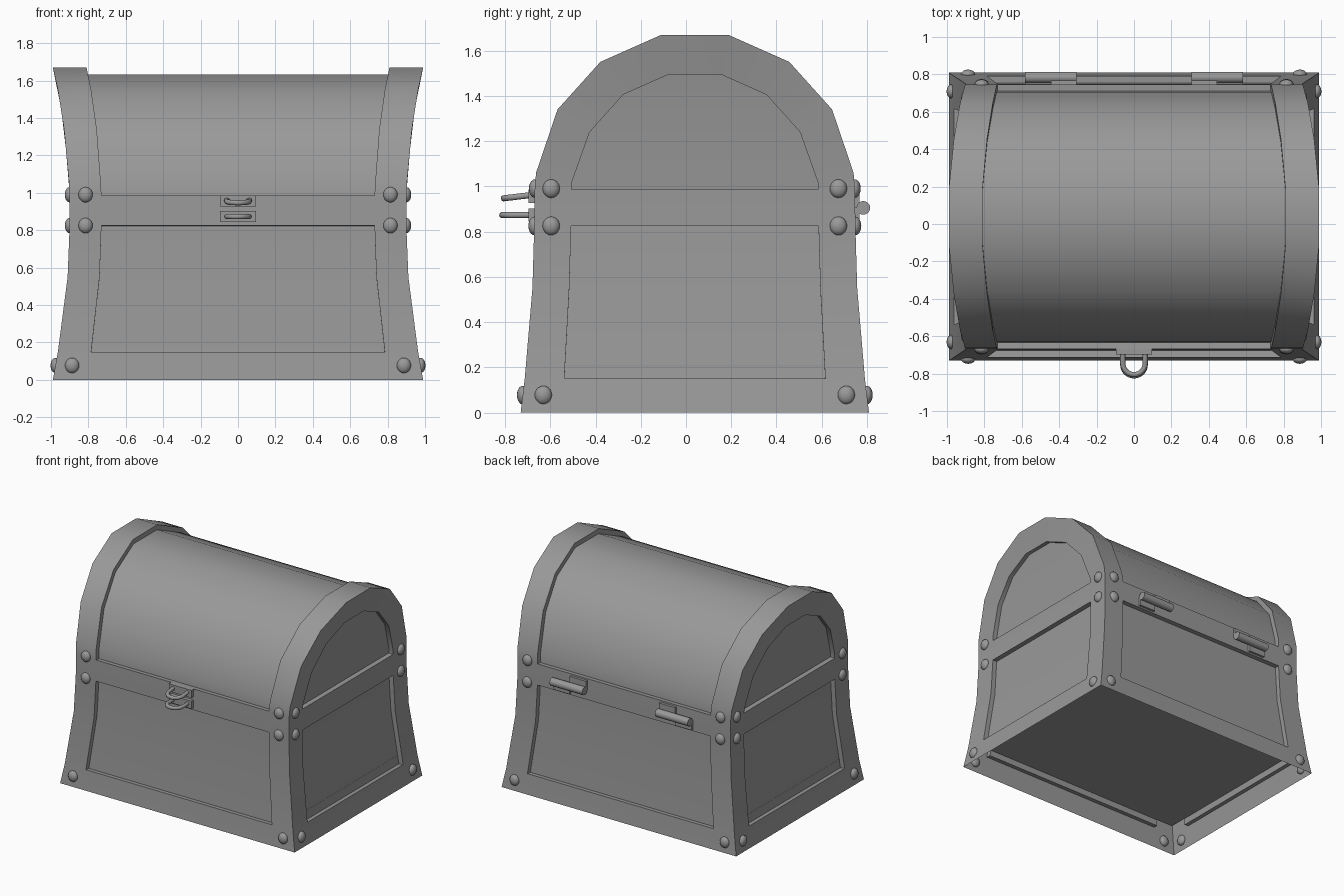
import bpy, bmesh, math
from mathutils import Vector

if "Cube" in bpy.data.objects:
    bpy.data.objects.remove(bpy.data.objects["Cube"])

YC = 0.039            # depth centre of the chest box
RECESS = 0.036        # how far the panels sit behind the frame
# z, half depth, half width, front window half width, end window half depth, end window z
LEVELS = [
    (0.00, 0.770, 0.990, 0.800, 0.590, 0.00),
    (0.15, 0.752, 0.963, 0.785, 0.577, 0.15),
    (0.55, 0.718, 0.911, 0.740, 0.555, 0.55),
    (0.825, 0.710, 0.900, 0.730, 0.547, 0.825),
    (0.985, 0.708, 0.900, 0.730, 0.545, 0.985),
    (1.06, 0.702, 0.904, 0.734, 0.545, 1.015),
    (1.34, 0.607, 0.930, 0.755, 0.465, 1.24),
    (1.55, 0.418, 0.963, 0.785, 0.317, 1.405),
    (1.67, 0.148, 0.990, 0.810, 0.115, 1.495),
]
GREY = bpy.data.materials.new('dark_grey')
GREY.diffuse_color = (0.32, 0.32, 0.32, 1)
GREY.use_nodes = True
GREY.node_tree.nodes["Principled BSDF"].inputs["Base Color"].default_value = GREY.diffuse_color


def half_size(z):
    """Outer half depth and half width of the chest at height z."""
    for a, b in zip(LEVELS, LEVELS[1:]):
        if z <= b[0]:
            t = (z - a[0]) / (b[0] - a[0])
            return a[1] + (b[1] - a[1]) * t, a[2] + (b[2] - a[2]) * t
    return LEVELS[-1][1:3]


def make(name, bm, smooth=False):
    me = bpy.data.meshes.new(name)
    bm.to_mesh(me)
    bm.free()
    me.materials.append(GREY)
    ob = bpy.data.objects.new(name, me)
    bpy.context.collection.objects.link(ob)
    if smooth:
        bpy.ops.object.select_all(action='DESELECT')
        ob.select_set(True)
        bpy.context.view_layer.objects.active = ob
        bpy.ops.object.shade_smooth_by_angle(angle=math.radians(40))
    return ob


def box(name, center, size):
    bm = bmesh.new()
    bmesh.ops.create_cube(bm, size=1)
    for v in bm.verts:
        v.co = Vector(c + p * s for c, p, s in zip(center, v.co, size))
    return make(name, bm)


def recess(bm, quads):
    """Fill a window with a sunken panel and the side walls leading to it."""
    normals, edges = {}, {}
    for q in quads:
        n = (q[2].co - q[0].co).cross(q[3].co - q[1].co).normalized()
        mid = sum((v.co for v in q), Vector()) / 4
        if n.dot(mid - Vector((0, YC, 0.7))) < 0:
            n.negate()
        for v, w in zip(q, q[1:] + q[:1]):
            normals.setdefault(v, []).append(n)
            key = frozenset((v, w))
            edges[key] = edges.get(key, 0) + 1
    inner = {}
    for v, ns in normals.items():
        n = sum(ns, Vector()).normalized()
        inner[v] = bm.verts.new(v.co - n * RECESS / n.dot(ns[0]))
    for q in quads:
        bm.faces.new([inner[v] for v in q])
    for key, count in edges.items():
        if count == 1:
            v, w = key
            bm.faces.new((v, w, inner[w], inner[v]))


# Chest shell: flared frame and sunken panels, one grid following the levels
bm = bmesh.new()
grid = []
for z, hy, hw, wx, wy, wz in LEVELS:
    row = {}
    for sx in (-1, 1):
        for sy in (-1, 1):
            row['corner', sx, sy] = bm.verts.new((sx * hw, YC + sy * hy, z))
            row['front', sx, sy] = bm.verts.new((sx * wx, YC + sy * hy, z))
            row['end', sx, sy] = bm.verts.new((sx * half_size(wz)[1], YC + sy * wy, wz))
    grid.append(row)


def quad(i, p, q):
    a, b = grid[i], grid[i + 1]
    return [a[p], a[q], b[q], b[p]]


last = len(grid) - 1
top = grid[last]
for i in range(last):
    for sx in (-1, 1):
        for sy in (-1, 1):
            bm.faces.new(quad(i, ('corner', sx, sy), ('front', sx, sy)))
            bm.faces.new(quad(i, ('corner', sx, sy), ('end', sx, sy)))
        if i in (0, 3):       # base rail and middle rail run all round
            bm.faces.new(quad(i, ('end', sx, -1), ('end', sx, 1)))
            bm.faces.new(quad(i, ('front', -1, sx), ('front', 1, sx)))
for s in (-1, 1):
    for kind in ('front', 'end'):
        bm.faces.new((top['corner', s, -1], top['corner', s, 1],
                      top[kind, s, 1], top[kind, s, -1]))
    recess(bm, [quad(i, ('front', -1, s), ('front', 1, s)) for i in (1, 2)])
    recess(bm, [quad(i, ('end', s, -1), ('end', s, 1)) for i in (1, 2)])
    recess(bm, [quad(i, ('end', s, -1), ('end', s, 1)) for i in range(4, last)])
# Lid barrel runs from the front rail over the top to the back rail
recess(bm, [quad(i, ('front', -1, s), ('front', 1, s)) for s in (-1, 1) for i in range(4, last)]
       + [[top['front', -1, -1], top['front', 1, -1], top['front', 1, 1], top['front', -1, 1]]])
bmesh.ops.recalc_face_normals(bm, faces=bm.faces)
low = min(bm.faces, key=lambda f: f.calc_center_median().y)
if low.normal.y > 0:
    bmesh.ops.reverse_faces(bm, faces=bm.faces)
make('chest_shell', bm, smooth=True)

# Floor: raised inside the base rail
hy, hw = (h - RECESS - 0.002 for h in half_size(0.19))
box('floor', (0, YC, 0.2), (2 * hw, 2 * hy, 0.02))

# Rivets: flattened domes near every corner, on all four sides
bm = bmesh.new()
for z, rx, ry in ((0.077, 0.887, 0.67), (0.825, 0.815, 0.635), (0.99, 0.815, 0.635)):
    hy, hw = half_size(z)
    for sx in (-1, 1):
        for sy in (-1, 1):
            for pos, scl in (((sx * rx, YC + sy * hy, z), (0.038, 0.026, 0.041)),
                             ((sx * hw, YC + sy * ry, z), (0.026, 0.038, 0.041))):
                new = bmesh.ops.create_uvsphere(bm, u_segments=16, v_segments=10, radius=1)
                for v in new['verts']:
                    v.co = Vector(p + c * s for p, c, s in zip(pos, v.co, scl))
make('rivets', bm, smooth=True)

# Lock: two plates, each with a U-shaped loop; the upper loop tilts up
for name, z, zp, tilt, reach in (('upper', 0.955, 0.956, -0.12, 0.745),
                                 ('lower', 0.873, 0.873, 0.0, 0.752)):
    box(name + '_lock_plate', (0, -0.682, zp), (0.19, 0.03, 0.058))
    path = [(-0.06, -0.67)] + [(-0.06 * math.cos(math.pi * k / 14),
                                -reach - 0.06 * math.sin(math.pi * k / 14))
                               for k in range(15)] + [(0.06, -0.67)]
    cu = bpy.data.curves.new(name + '_lock_loop', 'CURVE')
    cu.dimensions = '3D'
    cu.bevel_depth = 0.014
    cu.bevel_resolution = 3
    cu.materials.append(GREY)
    sp = cu.splines.new('POLY')
    sp.points.add(len(path) - 1)
    for p, (x, y) in zip(sp.points, path):
        p.co = (x, y, z + tilt * (-y - 0.74), 1)
    bpy.context.collection.objects.link(bpy.data.objects.new(name + '_lock_loop', cu))

# Hinges: pin with an upper and a lower leaf, mirrored on the back
for s, side in ((-1, 'left'), (1, 'right')):
    bm = bmesh.new()
    bmesh.ops.create_cone(bm, cap_ends=True, segments=20, radius1=0.03, radius2=0.03, depth=0.276)
    for v in bm.verts:
        x, y, z = v.co
        v.co = (s * 0.445 + z, 0.784 + x, 0.905 + y)
    make(side + '_hinge_pin', bm, smooth=True)
    box(side + '_upper_hinge_leaf', (s * 0.376, 0.754, 0.938), (0.138, 0.025, 0.07))
    box(side + '_lower_hinge_leaf', (s * 0.514, 0.754, 0.872), (0.138, 0.025, 0.07))
